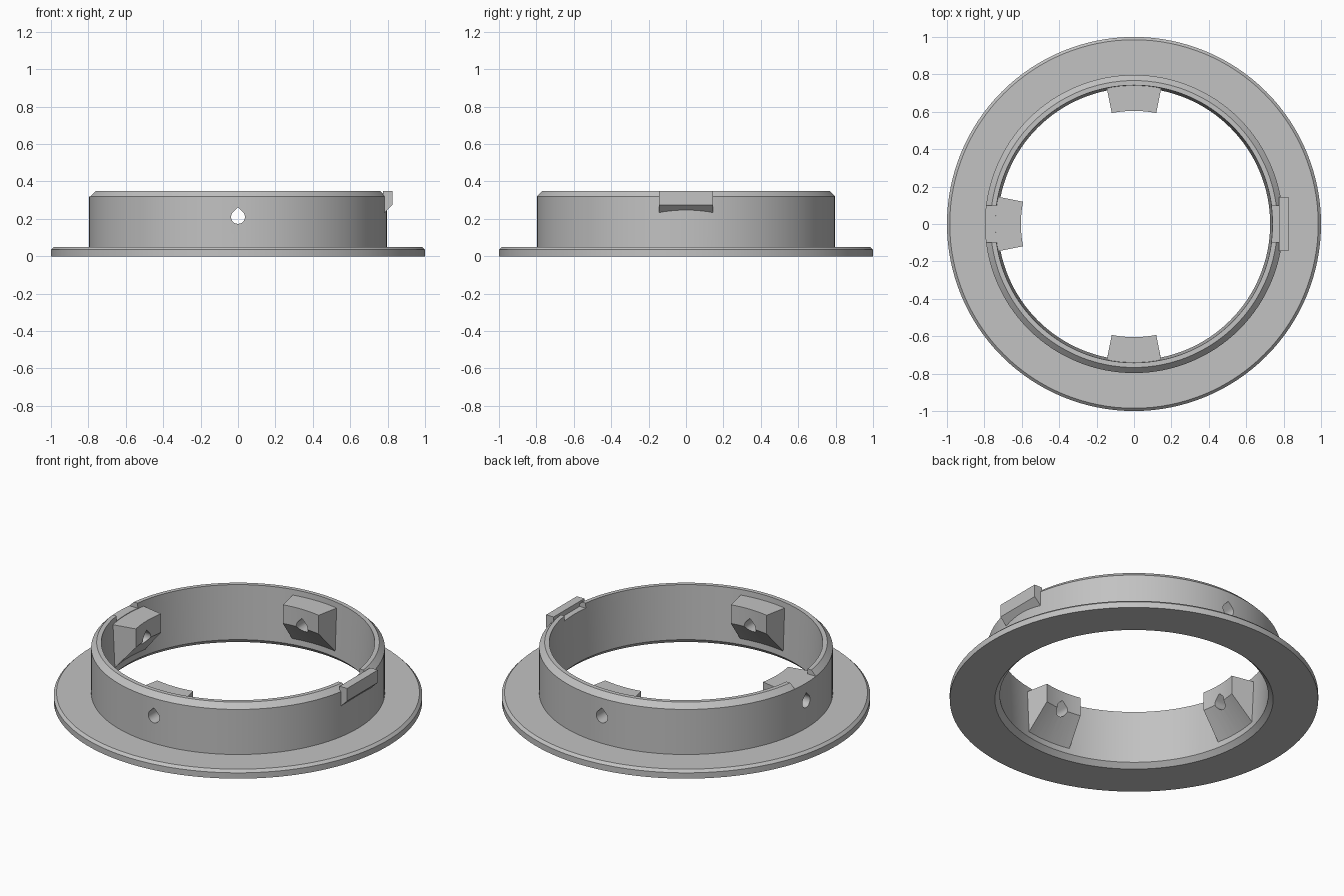
import bpy, bmesh, math
from mathutils import Matrix, Vector

if "Cube" in bpy.data.objects:
    bpy.data.objects.remove(bpy.data.objects["Cube"])

grey = bpy.data.materials.new("plain grey")
grey.use_nodes = True
COLOUR = (0.54, 0.54, 0.54, 1)
grey.diffuse_color = COLOUR
grey.node_tree.nodes["Principled BSDF"].inputs["Base Color"].default_value = COLOUR


def make(name, bm):
    bmesh.ops.recalc_face_normals(bm, faces=bm.faces[:])
    mesh = bpy.data.meshes.new(name)
    bm.to_mesh(mesh)
    bm.free()
    mesh.materials.append(grey)
    obj = bpy.data.objects.new(name, mesh)
    bpy.context.collection.objects.link(obj)
    return obj


def revolve(name, profile, centre, sweep, steps):
    """Sweep a closed (radius, z) profile about the z axis."""
    bm = bmesh.new()
    closed = sweep >= math.tau
    rings = []
    for i in range(steps if closed else steps + 1):
        a = centre - sweep / 2 + sweep * i / steps
        rings.append([bm.verts.new((r * math.cos(a), r * math.sin(a), z)) for r, z in profile])
    n = len(profile)
    for i in range(steps):
        a, b = rings[i], rings[(i + 1) % len(rings)]
        for j in range(n):
            k = (j + 1) % n
            bm.faces.new((a[j], a[k], b[k], b[j]))
    if not closed:
        bm.faces.new(rings[0])
        bm.faces.new(rings[-1])
    return make(name, bm)


def prism(name, points, direction):
    """Extrude a closed loop of 3D points along a direction."""
    bm = bmesh.new()
    face = bm.faces.new([bm.verts.new(p) for p in points])
    ext = bmesh.ops.extrude_face_region(bm, geom=[face])
    moved = [v for v in ext["geom"] if isinstance(v, bmesh.types.BMVert)]
    bmesh.ops.translate(bm, verts=moved, vec=Vector(direction))
    return make(name, bm)


def combine(target, tool, operation):
    mod = target.modifiers.new(operation.lower(), "BOOLEAN")
    mod.operation = operation
    mod.solver = "EXACT"
    mod.object = tool
    bpy.context.view_layer.objects.active = target
    bpy.ops.object.modifier_apply(modifier=mod.name)
    bpy.data.objects.remove(tool)


# Flange and collar in one turned profile
ring = revolve("flanged_ring", [
    (0.755, 0), (1.0, 0), (1.0, 0.035), (0.985, 0.05), (0.797, 0.05),
    (0.797, 0.32), (0.767, 0.35), (0.742, 0.35), (0.728, 0.027)], 0, math.tau, 128)

# Inner lugs with sloped undersides
LUG = [(0.605, 0.317), (0.76, 0.317), (0.76, 0.05), (0.74, 0.05), (0.605, 0.205)]
directions = (math.pi / 2, math.pi, -math.pi / 2)
for a in directions:
    combine(ring, revolve("lug", LUG, a, 2 * math.atan(0.2), 8), "UNION")

# Teardrop screw holes through collar and lugs
R = 0.037
for a in directions:
    turn = Matrix.Rotation(a, 4, "Z")
    arc = [math.radians(-225 + 270 * i / 18) for i in range(19)]
    outline = [(R * math.cos(t), R * math.sin(t)) for t in arc] + [(0, R * math.sqrt(2))]
    points = [turn @ Vector((0.5, y, 0.21 + z)) for y, z in outline]
    combine(ring, prism("hole_cutter", points, turn @ Vector((0.4, 0, 0))), "DIFFERENCE")

# Shallow rim notches on both sides
for side in (-1, 1):
    points = [(side * 0.68, y, z) for y, z in ((-0.1, 0.32), (0.1, 0.32), (0.1, 0.4), (-0.1, 0.4))]
    combine(ring, prism("notch_cutter", points, (side * 0.2, 0, 0)), "DIFFERENCE")

# Outer catch on the left side
catch = [(0.775, 0.35), (0.825, 0.35), (0.825, 0.275), (0.775, 0.225)]
combine(ring, prism("catch", [(x, -0.145, z) for x, z in catch], (0, 0.29, 0)), "UNION")

bpy.ops.object.select_all(action="DESELECT")
ring.select_set(True)
bpy.context.view_layer.objects.active = ring
bpy.ops.object.shade_smooth_by_angle(angle=math.radians(25))
